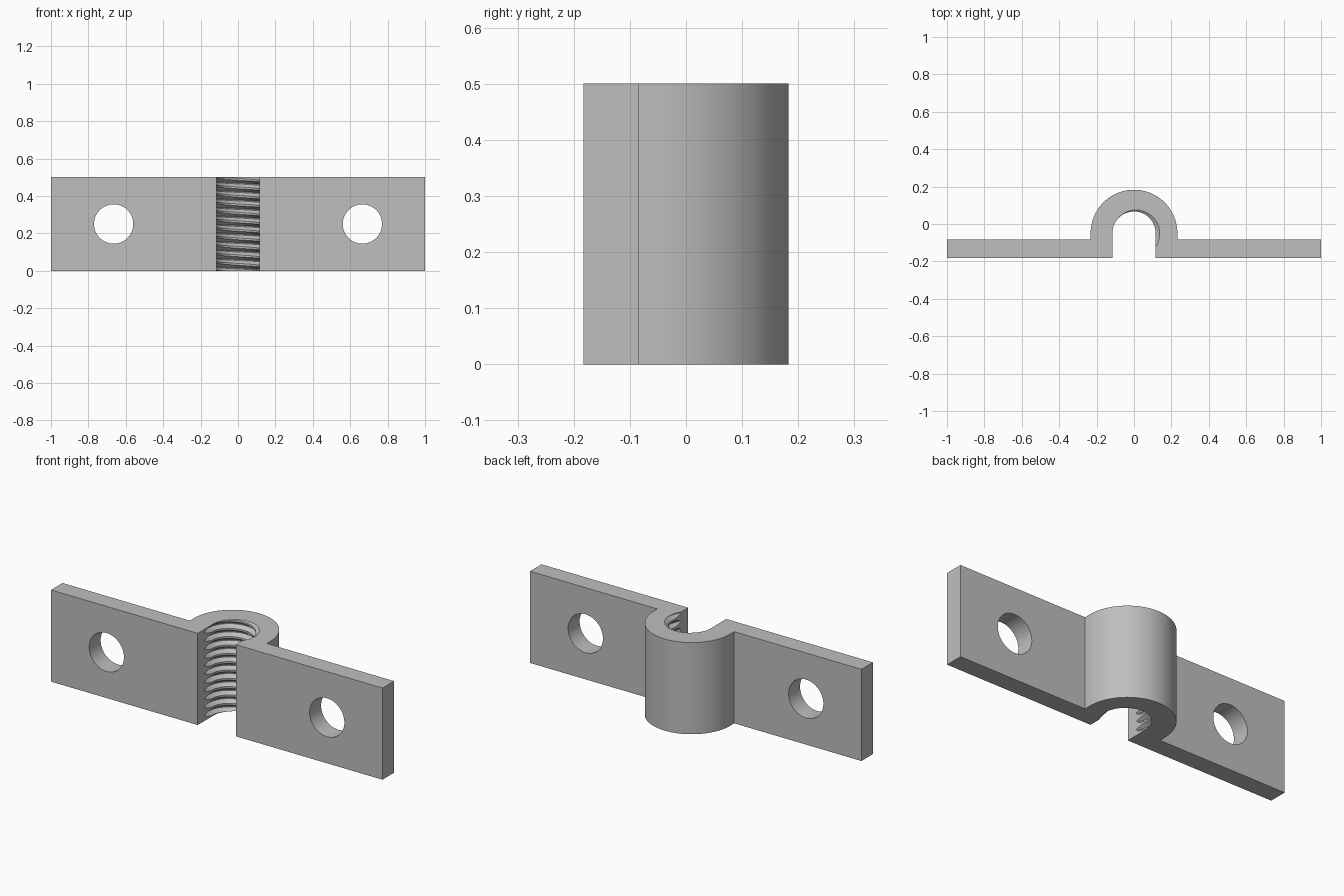
import bpy, bmesh
from math import sin, cos, pi, radians

cube = bpy.data.objects.get("Cube")
if cube:
    bpy.data.objects.remove(cube, do_unlink=True)

HEIGHT = 0.5
FRONT, BACK = -0.183, -0.084       # plate faces along y
AXIS_Y = -0.049                    # axis of the threaded bore
OUTER, CREST, ROOT = 0.232, 0.1155, 0.137
SLOT = 0.115
PITCH = HEIGHT / 11

steel = bpy.data.materials.new("plain grey")
steel.use_nodes = True
grey = (0.52, 0.52, 0.52, 1)
steel.diffuse_color = grey
steel.node_tree.nodes["Principled BSDF"].inputs["Base Color"].default_value = grey


def make_object(name, bm):
    bmesh.ops.recalc_face_normals(bm, faces=bm.faces)
    mesh = bpy.data.meshes.new(name)
    bm.to_mesh(mesh)
    bm.free()
    mesh.materials.append(steel)
    obj = bpy.data.objects.new(name, mesh)
    bpy.context.collection.objects.link(obj)
    return obj


def clamp_body():
    """Two flat ears joined by a half-round saddle, open at the front."""
    half = [(SLOT, -0.06), (SLOT, FRONT), (1, FRONT), (1, BACK), (OUTER, BACK)]
    arc = [(OUTER * cos(pi * i / 64), AXIS_Y + OUTER * sin(pi * i / 64)) for i in range(65)]
    outline = half + arc + [(-x, y) for x, y in reversed(half)]
    bm = bmesh.new()
    face = bm.faces.new([bm.verts.new((x, y, 0)) for x, y in outline])
    top = bmesh.ops.extrude_face_region(bm, geom=[face])["geom"]
    bmesh.ops.translate(bm, vec=(0, 0, HEIGHT),
                        verts=[v for v in top if isinstance(v, bmesh.types.BMVert)])
    return make_object("threaded_clamp", bm)


def thread_cutter(steps=96, turns=14):
    """Closed screw whose columns rise by one pitch per revolution."""
    profile = [(0.0, CREST), (0.22, CREST), (0.56, ROOT), (0.68, ROOT)]
    bm = bmesh.new()
    columns = []
    for i in range(steps):
        a = 2 * pi * i / steps
        # the first column carries one extra turn to close the seam
        rows = [(t + f, r) for t in range(turns + (i == 0)) for f, r in profile]
        columns.append([bm.verts.new((r * cos(a), AXIS_Y + r * sin(a),
                                      PITCH * (t + i / steps - 1.6))) for t, r in rows])
    n = len(profile)
    columns.append(columns[0][n:])
    for left, right in zip(columns, columns[1:]):
        for j in range(n * turns - 1):
            bm.faces.new((left[j], right[j], right[j + 1], left[j + 1]))
    # fan the two stepped ends to points on the axis
    for z in (-2 * PITCH, HEIGHT + 2 * PITCH):
        hub = bm.verts.new((0, AXIS_Y, z))
        rim = [e for e in bm.edges if e.is_boundary
               and (e.verts[0].co.z < HEIGHT / 2) == (z < 0)]
        for e in rim:
            if hub not in e.verts:
                bm.faces.new((e.verts[0], e.verts[1], hub))
    return make_object("thread_cutter", bm)


def hole_cutter(x):
    bm = bmesh.new()
    bmesh.ops.create_cone(bm, cap_ends=True, segments=64, radius1=0.105,
                          radius2=0.105, depth=0.4)
    obj = make_object("hole_cutter", bm)
    obj.rotation_euler.x = radians(90)
    obj.location = (x, (FRONT + BACK) / 2, HEIGHT / 2)
    return obj


body = clamp_body()
cutters = [thread_cutter(), hole_cutter(-0.665), hole_cutter(0.665)]
bpy.context.view_layer.objects.active = body
for cutter in cutters:
    mod = body.modifiers.new("cut", "BOOLEAN")
    mod.operation = "DIFFERENCE"
    mod.solver = "EXACT"
    mod.object = cutter
    bpy.ops.object.modifier_apply(modifier=mod.name)
for cutter in cutters:
    bpy.data.objects.remove(cutter, do_unlink=True)

# smooth round walls, keep machined edges sharp
bpy.ops.object.select_all(action="DESELECT")
body.select_set(True)
bpy.ops.object.shade_smooth_by_angle(angle=radians(25))
